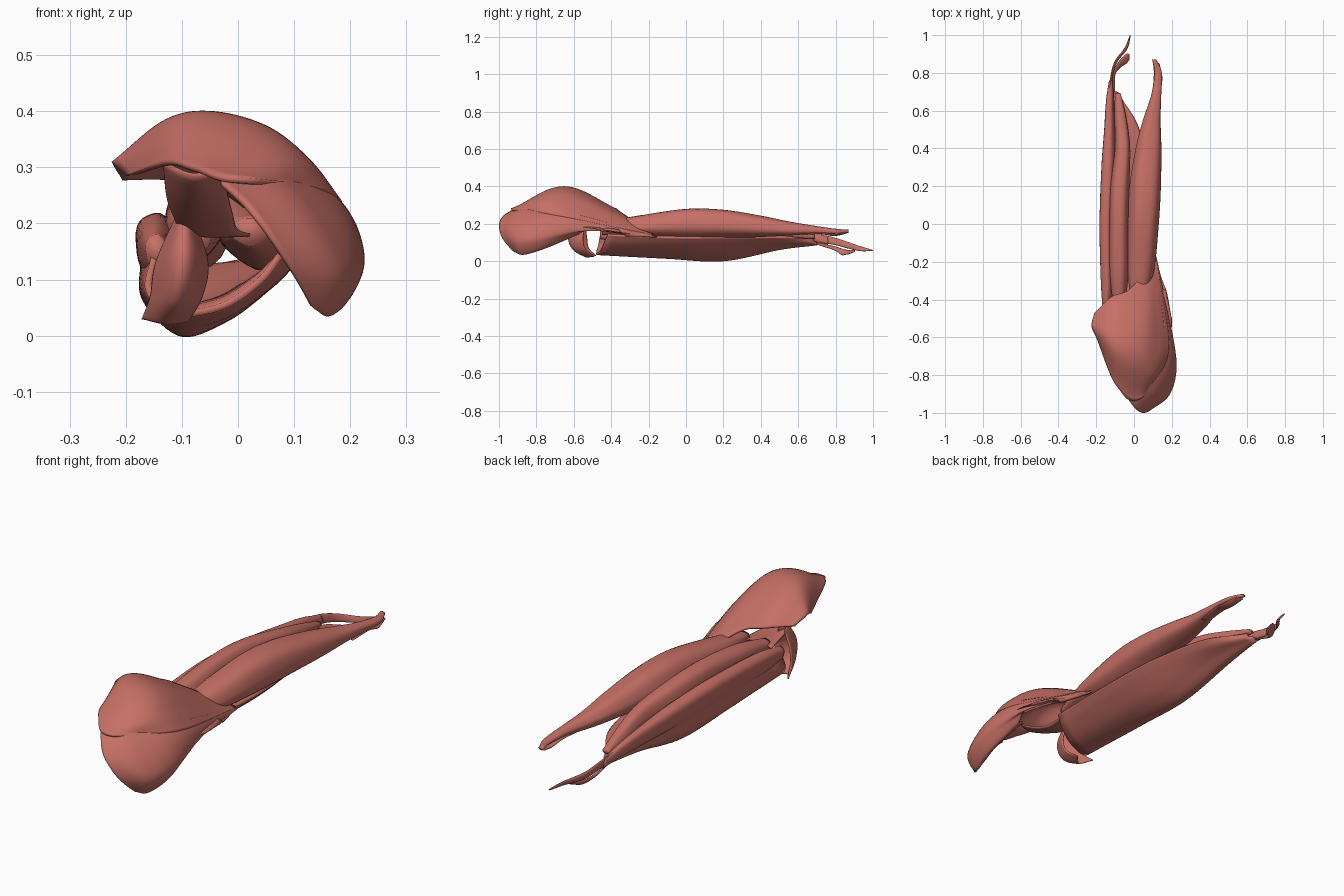
import bpy, math
from mathutils import Vector

mat = bpy.data.materials.new("muscle_red")
mat.diffuse_color = (0.56, 0.16, 0.13, 1)


def smooth(pts, n):
    """Catmull-Rom resample of equal-length tuples to n points."""
    P = [Vector(p) for p in pts]
    out = []
    for k in range(n):
        t = k / (n - 1) * (len(P) - 1)
        i = min(int(t), len(P) - 2)
        f = t - i
        b, c = P[i], P[i + 1]
        a = P[i - 1] if i > 0 else b * 2 - c
        d = P[i + 2] if i + 2 < len(P) else c * 2 - b
        out.append(0.5 * (2 * b + (c - a) * f + (2 * a - 5 * b + 4 * c - d) * f * f
                          + (3 * b - a - 3 * c + d) * f ** 3))
    return out


def make(name, verts, faces):
    me = bpy.data.meshes.new(name)
    me.from_pydata([tuple(v) for v in verts], [], faces)
    me.polygons.foreach_set("use_smooth", [True] * len(me.polygons))
    me.materials.append(mat)
    ob = bpy.data.objects.new(name, me)
    bpy.context.collection.objects.link(ob)
    return ob


def sheet(name, rows, thick, offset=-1, nu=40, nv=32, edge=0.25):
    """Curved sheet through rows of control points, thinning at its rim."""
    rows = [smooth(r, nv) for r in rows]
    cols = [smooth([r[j] for r in rows], nu) for j in range(nv)]
    verts = [cols[j][i] for i in range(nu) for j in range(nv)]
    faces = [(i * nv + j, (i + 1) * nv + j, (i + 1) * nv + j + 1, i * nv + j + 1)
             for i in range(nu - 1) for j in range(nv - 1)]
    ob = make(name, verts, faces)
    vg = ob.vertex_groups.new(name="body")
    for i in range(nu):
        for j in range(nv):
            w = math.sin(math.pi * i / (nu - 1)) * math.sin(math.pi * j / (nv - 1))
            vg.add([i * nv + j], max(w, 0) ** 0.5, 'REPLACE')
    m = ob.modifiers.new("thickness", 'SOLIDIFY')
    m.thickness, m.offset = thick, offset
    m.vertex_group, m.thickness_vertex_group = "body", edge
    return ob


def belly(name, stations, tilt=0, ripple=0.03, n=32, m=60):
    """Spindle along y; stations are (y, x, z, half width, half height)."""
    ca, sa = math.cos(tilt), math.sin(tilt)
    # Vector spline works on up to 4D, so centre and radii are split
    cen = smooth([(s[1], s[0], s[2]) for s in stations], m)
    rad = smooth([(s[3], s[4]) for s in stations], m)
    verts = []
    for k, (c, r) in enumerate(zip(cen, rad)):
        for j in range(n):
            a = 2 * math.pi * j / n
            f = 1 + ripple * math.cos(5 * a + 3 * k / m)
            u, v = r[0] * f * math.cos(a), r[1] * f * math.sin(a)
            verts.append((c.x + u * ca - v * sa, c.y, c.z + u * sa + v * ca))
    faces = [(k * n + j, (k + 1) * n + j, (k + 1) * n + (j + 1) % n, k * n + (j + 1) % n)
             for k in range(m - 1) for j in range(n)]
    faces += [tuple(range(n)), tuple(reversed(range((m - 1) * n, m * n)))]
    return make(name, verts, faces)


# Shoulder cap: upper lobe, rows run front to back, left to right
sheet("shoulder_upper_lobe", [
    [(-.20, -.60, .285), (-.225, -.54, .31), (-.21, -.47, .285)],
    [(-.125, -.80, .31), (-.13, -.61, .385), (-.12, -.385, .285)],
    [(-.075, -.88, .30), (-.045, -.65, .40), (-.03, -.35, .265)],
    [(-.03, -.93, .285), (.055, -.67, .372), (.06, -.25, .195)],
    [(.03, -.93, .28), (.13, -.69, .312), (.105, -.17, .14)],
    [(.08, -.88, .275), (.185, -.66, .24), (.125, -.22, .15)],
], 0.04)

# Shoulder cap: front lobe tucked under the upper one
sheet("shoulder_front_lobe", [
    [(-.03, -.93, .275), (.06, -.84, .30), (.16, -.62, .26), (.12, -.25, .16)],
    [(.01, -.98, .24), (.12, -.88, .245), (.20, -.65, .215), (.115, -.16, .13)],
    [(.05, -1.0, .19), (.165, -.91, .17), (.222, -.72, .165), (.165, -.40, .16)],
    [(.095, -.98, .12), (.19, -.90, .10), (.222, -.75, .115), (.18, -.52, .17)],
    [(.135, -.92, .05), (.165, -.87, .035), (.185, -.76, .065), (.165, -.58, .14)],
    [(.13, -.90, .06), (.14, -.85, .07), (.145, -.75, .11), (.13, -.60, .16)],
], 0.035)

# Tissue hanging inside the cap, down to the arm
sheet("inner_strap", [
    [(-.13, -.74, .31), (-.125, -.64, .25), (-.11, -.55, .20), (-.13, -.42, .18)],
    [(-.08, -.80, .29), (-.07, -.66, .23), (-.06, -.55, .195), (-.06, -.42, .20)],
    [(-.03, -.80, .30), (-.01, -.66, .22), (0, -.55, .19), (.03, -.40, .18)],
], 0.02)
sheet("hanging_leaf", [
    [(-.11, -.54, .21), (-.095, -.58, .215), (-.08, -.54, .21)],
    [(-.145, -.53, .13), (-.10, -.62, .14), (-.055, -.55, .13)],
    [(-.155, -.52, .07), (-.11, -.60, .07), (-.065, -.54, .07)],
    [(-.17, -.48, .03), (-.13, -.53, .022), (-.09, -.49, .025)],
], 0.02, offset=0)

# Upper arm bellies
belly("right_belly", [
    (-.44, .02, .185, .03, .025), (-.25, .035, .19, .07, .055), (0, .048, .20, .083, .082),
    (.2, .06, .20, .083, .076), (.4, .078, .187, .068, .056), (.55, .095, .175, .047, .037),
    (.68, .118, .168, .027, .022), (.8, .128, .16, .02, .013), (.87, .108, .16, .012, .008)], -0.2)
belly("middle_belly", [
    (-.45, -.08, .17, .03, .03), (-.25, -.08, .19, .05, .055), (0, -.08, .20, .052, .068),
    (.2, -.075, .195, .05, .063), (.4, -.06, .175, .04, .05), (.55, -.07, .15, .032, .035),
    (.69, -.085, .13, .016, .01)])
belly("left_belly", [
    (-.46, -.145, .15, .02, .03), (-.3, -.14, .15, .035, .055), (0, -.142, .155, .04, .065),
    (.3, -.135, .15, .038, .055), (.5, -.13, .14, .028, .042), (.65, -.128, .13, .02, .03),
    (.76, -.122, .11, .01, .02)], 0.2)

# Lower trough-shaped belly, rows run front to back from the left rim round
sheet("lower_trough", [
    [(-.155, -.46, .14), (-.172, -.1, .14), (-.17, .2, .13), (-.145, .5, .13), (-.13, .70, .12)],
    [(-.165, -.47, .08), (-.172, -.1, .07), (-.165, .2, .06), (-.14, .5, .085), (-.125, .70, .10)],
    [(-.12, -.48, .035), (-.11, -.1, .015), (-.10, .2, 0), (-.10, .5, .06), (-.11, .70, .085)],
    [(-.03, -.46, .045), (-.02, -.1, .03), (-.02, .2, .03), (-.05, .5, .08), (-.09, .70, .09)],
    [(.04, -.44, .09), (.06, -.1, .085), (.05, .2, .085), (0, .5, .10), (-.075, .69, .10)],
    [(.08, -.42, .14), (.10, -.1, .125), (.09, .2, .125), (.03, .5, .125), (-.075, .68, .12)],
], 0.05, offset=1)

# Torn tendon ends
sheet("long_tendon_curl", [
    [(-.135, .68, .15), (-.122, .78, .13), (-.10, .86, .105), (-.05, .93, .08), (-.02, 1.0, .06)],
    [(-.115, .68, .10), (-.115, .78, .09), (-.09, .86, .07), (-.035, .93, .055), (-.02, .995, .055)],
], 0.012, offset=0, nu=8)
sheet("short_tendon_hook", [
    [(-.12, .70, .10), (-.115, .79, .08), (-.08, .86, .06), (-.04, .90, .06), (-.025, .90, .05)],
    [(-.10, .70, .09), (-.10, .79, .06), (-.07, .83, .035), (-.04, .85, .035), (-.025, .87, .04)],
], 0.012, offset=0, nu=8)
sheet("right_tendon_flap", [
    [(.09, .62, .15), (.10, .72, .15), (.105, .80, .14), (.10, .86, .15)],
    [(.135, .62, .14), (.145, .72, .15), (.15, .78, .14), (.135, .85, .15)],
], 0.012, offset=0, nu=8)
